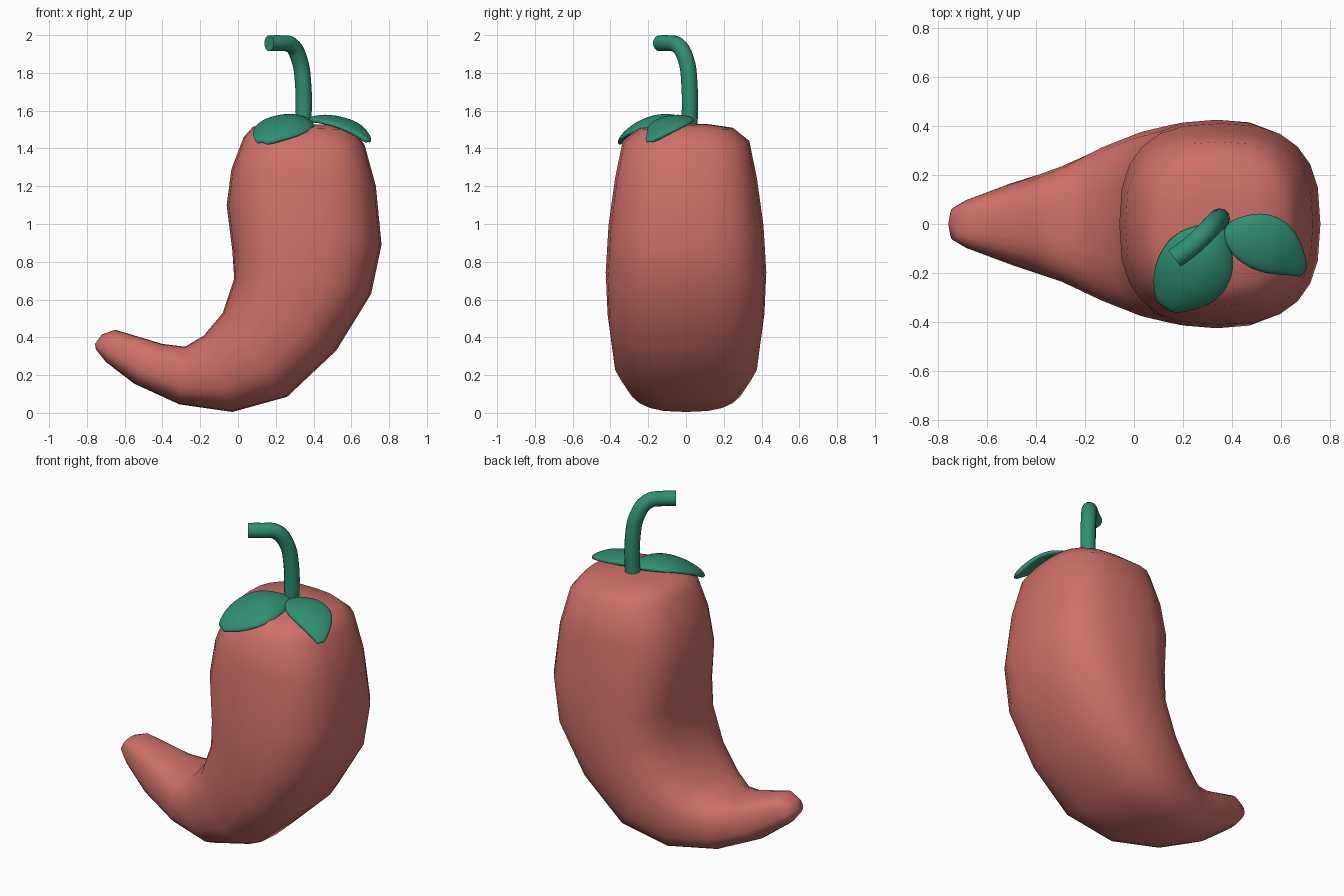
import bpy, bmesh, math
from mathutils import Vector

if "Cube" in bpy.data.objects:
    bpy.data.objects.remove(bpy.data.objects["Cube"])


def material(name, rgb):
    m = bpy.data.materials.new(name)
    m.diffuse_color = (*rgb, 1)
    m.use_nodes = True
    m.node_tree.nodes["Principled BSDF"].inputs["Base Color"].default_value = m.diffuse_color
    return m


RED = material("red_skin", (0.62, 0.16, 0.14))
GREEN = material("green_leaf", (0.03, 0.27, 0.17))


def finish(name, bm, mat):
    bmesh.ops.recalc_face_normals(bm, faces=bm.faces)
    for f in bm.faces:
        f.smooth = True
    mesh = bpy.data.meshes.new(name)
    bm.to_mesh(mesh)
    bm.free()
    mesh.materials.append(mat)
    ob = bpy.data.objects.new(name, mesh)
    bpy.context.collection.objects.link(ob)
    return ob


def spow(v, e):
    return math.copysign(abs(v) ** e, v)


# Pepper body: rounded-square rings, each (outer x, z, inner x, z, half width)
rings = [
    (0.48, 1.525, 0.20, 1.53, 0.12), (0.61, 1.50, 0.08, 1.515, 0.25),
    (0.67, 1.42, 0.03, 1.46, 0.335), (0.73, 1.20, -0.035, 1.29, 0.375),
    (0.76, 0.89, -0.06, 1.10, 0.41), (0.705, 0.63, -0.03, 0.86, 0.425),
    (0.52, 0.33, -0.02, 0.71, 0.415), (0.26, 0.085, -0.08, 0.53, 0.385),
    (-0.03, 0.005, -0.18, 0.41, 0.32), (-0.31, 0.045, -0.28, 0.35, 0.235),
    (-0.55, 0.155, -0.40, 0.365, 0.17), (-0.70, 0.27, -0.65, 0.44, 0.10),
    (-0.752, 0.335, -0.72, 0.415, 0.065),
]
N = 24
bm = bmesh.new()
loops = []
for ox, oz, ix, iz, w in rings:
    c = Vector(((ox + ix) / 2, 0, (oz + iz) / 2))
    half = Vector(((ox - ix) / 2, 0, (oz - iz) / 2))
    loop = []
    for k in range(N):
        a = math.tau * k / N
        p = c + half * spow(math.cos(a), 0.75)
        p.y = w * spow(math.sin(a), 0.75)
        loop.append(bm.verts.new(p))
    loops.append(loop)
for a, b in zip(loops, loops[1:]):
    for k in range(N):
        j = (k + 1) % N
        bm.faces.new((a[k], a[j], b[j], b[k]))
for loop, tip in ((loops[0], (0.34, 0, 1.53)), (loops[-1], (-0.757, 0, 0.365))):
    v = bm.verts.new(tip)
    for k in range(N):
        bm.faces.new((loop[k], loop[(k + 1) % N], v))
finish("pepper_body", bm, RED)


# Leaves: arched blades swept along a midrib of (x, y, z, half width)
def leaf(name, rows, side, droop_right, droop_left):
    side = Vector(side).normalized()
    bm = bmesh.new()
    grid = []
    for x, y, z, w in rows:
        row = []
        for t in (-1, -0.5, 0, 0.5, 1):
            p = Vector((x, y, z)) + side * w * t
            p.z -= (droop_right if t > 0 else droop_left) * t * t * w / 0.13
            row.append(bm.verts.new(p))
        grid.append(row)
    for a, b in zip(grid, grid[1:]):
        for k in range(4):
            bm.faces.new((a[k], a[k + 1], b[k + 1], b[k]))
    ob = finish(name, bm, GREEN)
    s = ob.modifiers.new("thickness", "SOLIDIFY")
    s.thickness = 0.03
    s.offset = 0
    sub = ob.modifiers.new("smooth", "SUBSURF")
    sub.levels = sub.render_levels = 2


leaf("front_leaf", [
    (0.358, -0.005, 1.545, 0.025), (0.30, -0.09, 1.575, 0.135),
    (0.255, -0.17, 1.57, 0.16), (0.20, -0.25, 1.53, 0.145),
    (0.15, -0.31, 1.475, 0.085), (0.125, -0.34, 1.43, 0.03),
], (0.84, -0.54, 0), 0.06, 0.025)
leaf("side_leaf", [
    (0.37, -0.015, 1.545, 0.025), (0.44, -0.035, 1.57, 0.10),
    (0.52, -0.07, 1.562, 0.125), (0.60, -0.11, 1.535, 0.11),
    (0.66, -0.155, 1.48, 0.06), (0.695, -0.197, 1.435, 0.02),
], (0.5, 0.86, 0), 0.025, 0.03)

# Bent stem
curve = bpy.data.curves.new("stem", "CURVE")
curve.dimensions = "3D"
curve.bevel_depth = 0.043
curve.bevel_resolution = 4
curve.use_fill_caps = True
pts = [(0.345, 0.018, 1.48), (0.345, 0.018, 1.74), (0.325, 0.0, 1.87),
       (0.285, -0.042, 1.945), (0.225, -0.097, 1.957), (0.165, -0.14, 1.957)]
sp = curve.splines.new("BEZIER")
sp.bezier_points.add(len(pts) - 1)
for bp, p in zip(sp.bezier_points, pts):
    bp.co = p
    bp.handle_left_type = bp.handle_right_type = "AUTO"
sp.resolution_u = 6
curve.materials.append(GREEN)
bpy.context.collection.objects.link(bpy.data.objects.new("stem", curve))
